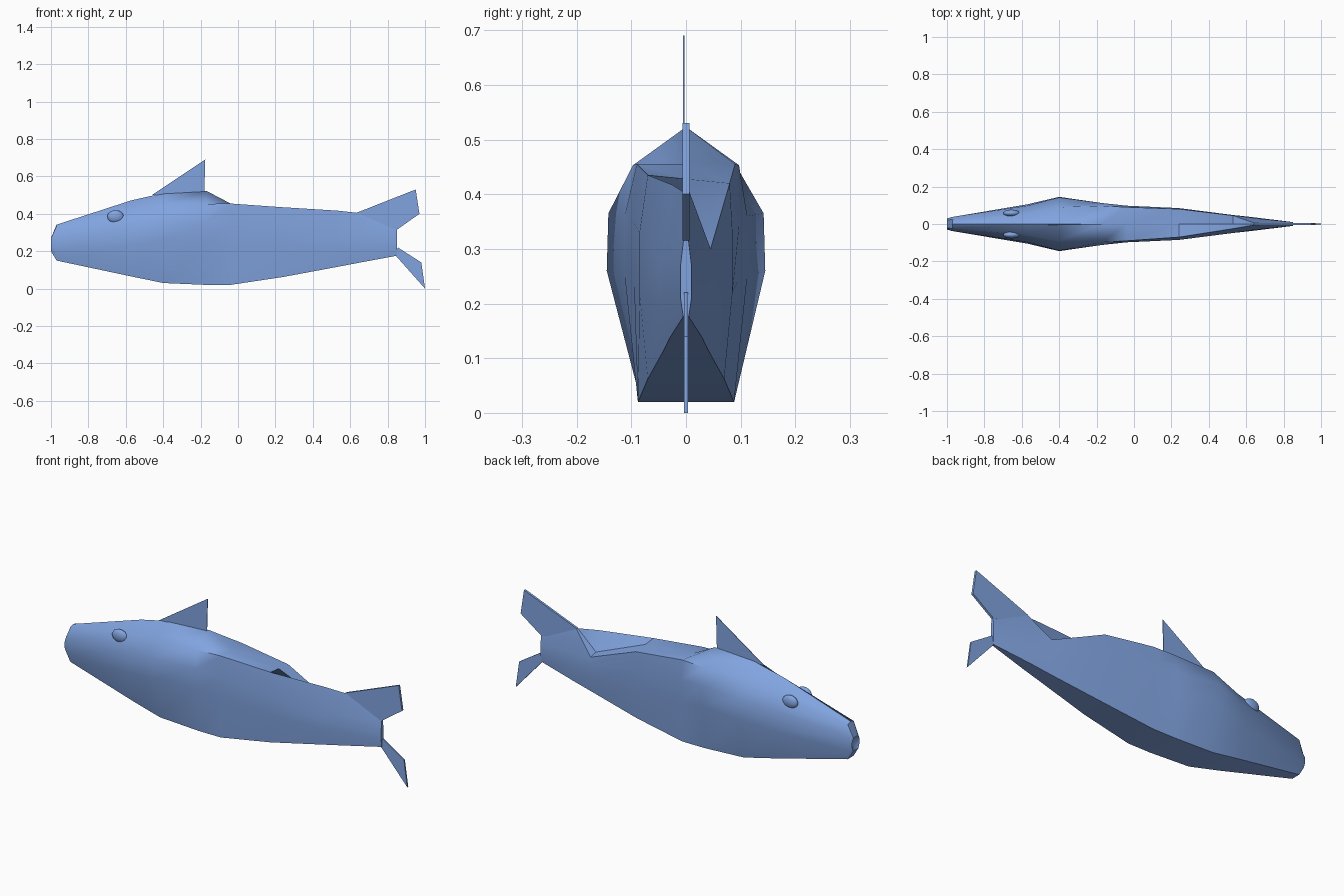
import bpy, bmesh, math

if "Cube" in bpy.data.objects:
    bpy.data.objects.remove(bpy.data.objects["Cube"])

# Single flat colour
blue = bpy.data.materials.new("soft_blue")
blue.diffuse_color = (0.22, 0.37, 0.74, 1)
blue.use_nodes = True
blue.node_tree.nodes["Principled BSDF"].inputs["Base Color"].default_value = blue.diffuse_color


def finish(name, bm, angle=40):
    bmesh.ops.recalc_face_normals(bm, faces=bm.faces)
    me = bpy.data.meshes.new(name)
    bm.to_mesh(me)
    bm.free()
    me.materials.append(blue)
    ob = bpy.data.objects.new(name, me)
    bpy.context.collection.objects.link(ob)
    bpy.ops.object.select_all(action='DESELECT')
    ob.select_set(True)
    bpy.context.view_layer.objects.active = ob
    bpy.ops.object.shade_smooth_by_angle(angle=math.radians(angle))
    return ob


def plate(name, profile, y, thick):
    """Thin fin from an x/z outline."""
    bm = bmesh.new()
    face = bm.faces.new([bm.verts.new((x, y - thick / 2, z)) for x, z in profile])
    ext = bmesh.ops.extrude_face_region(bm, geom=[face])
    for v in ext['geom']:
        if isinstance(v, bmesh.types.BMVert):
            v.co.y += thick
    return finish(name, bm, 30)


# Body cross-sections: x, then half width and height of belly,
# low side, high side and shoulder, then height of the back ridge
sections = [
    (-1.00, .022, .200, .030, .220, .030, .250, .020, .268, .270),
    (-.97, .025, .150, .038, .200, .038, .280, .025, .335, .342),
    (-.57, .070, .065, .105, .230, .098, .340, .057, .420, .472),
    (-.40, .085, .030, .145, .260, .142, .365, .090, .455, .510),
    (-.17, .088, .020, .112, .250, .112, .360, .097, .453, .523),
    (-.04, .088, .020, .095, .240, .098, .350, .090, .455, .455),
    (.24, .070, .062, .085, .220, .085, .330, .070, .435, .428),
    (.53, .040, .116, .048, .200, .048, .270, .025, .417, .310),
    (.64, .030, .137, .036, .210, .032, .290, .006, .405, .410),
    (.85, .005, .176, .010, .210, .010, .270, .004, .320, .365),
]
bm = bmesh.new()
rings = []
for x, b, zb, w, z1, w2, z2, s, z3, zt in sections:
    half = [(b, zb), (w, z1), (w2, z2), (s, z3)]
    pts = [(-y, z) for y, z in half] + [(0, zt)] + half[::-1]
    # The back side has a notch in front of the tail
    if x == .53:
        pts[5] = (.045, .300)
    if x == .24:
        pts[5] = (.080, .420)
    rings.append([bm.verts.new((x, y, z)) for y, z in pts])
for r, q in zip(rings, rings[1:]):
    for i in range(9):
        j = (i + 1) % 9
        bm.faces.new((r[i], r[j], q[j], q[i]))
# Dented mouth and closed tail end
mouth = bm.verts.new((-.975, 0, .235))
for i in range(9):
    bm.faces.new((rings[0][i], mouth, rings[0][(i + 1) % 9]))
bm.faces.new(rings[-1])
finish("body", bm)

# Fins
plate("dorsal_fin", [(-.46, .500), (-.18, .515), (-.175, .69)], -.004, .003)
plate("upper_tail_fin", [(.64, .408), (.72, .33), (.85, .315), (.97, .40), (.95, .53)], 0, .012)
plate("lower_tail_fin", [(.84, .18), (1.0, .0), (.98, .14), (.855, .22)], 0, .008)

# Eyes
for side, name in ((-1, "front_eye"), (1, "back_eye")):
    bm = bmesh.new()
    bmesh.ops.create_uvsphere(bm, u_segments=20, v_segments=12, radius=1)
    for v in bm.verts:
        v.co.x = v.co.x * .044 - .655
        v.co.y = v.co.y * .019 + side * .058
        v.co.z = v.co.z * .034 + .385
    finish(name, bm)
